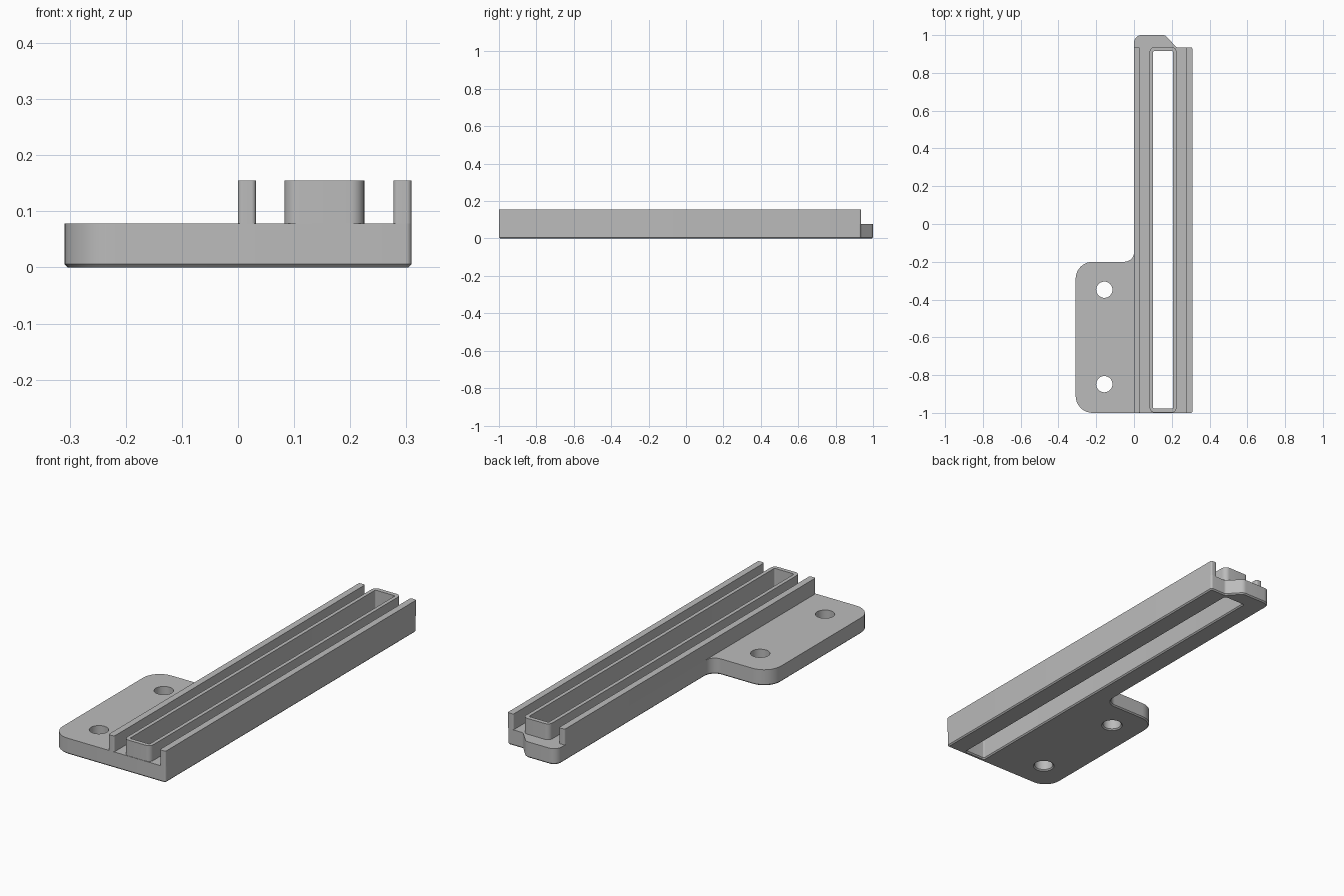
import bpy
import bmesh
import math
from mathutils import Vector

cube = bpy.data.objects.get("Cube")
if cube:
    bpy.data.objects.remove(cube, do_unlink=True)

grey = bpy.data.materials.new("plain grey")
grey.use_nodes = True
colour = (0.5, 0.5, 0.5, 1)
grey.diffuse_color = colour
grey.node_tree.nodes["Principled BSDF"].inputs["Base Color"].default_value = colour

BASE_TOP, RAIL_TOP, CHAMFER = 0.078, 0.155, 0.006


def rounded(corners, steps=8):
    """Closed outline from (x, y, radius) corners, each replaced by an arc."""
    points = []
    for i, (x, y, r) in enumerate(corners):
        p = Vector((x, y))
        a = (Vector(corners[i - 1][:2]) - p).normalized()
        b = (Vector(corners[(i + 1) % len(corners)][:2]) - p).normalized()
        if r == 0:
            points.append(p)
            continue
        half = a.angle(b) / 2
        centre = p + (a + b).normalized() * r / math.sin(half)
        start = p + a * r / math.tan(half) - centre
        end = p + b * r / math.tan(half) - centre
        sweep = math.pi - 2 * half
        for k in range(steps + 1):
            t = k / steps
            arc = start * math.sin((1 - t) * sweep) + end * math.sin(t * sweep)
            points.append(centre + arc / math.sin(sweep))
    return points


def box(x0, x1, y0, y1, r=0):
    return rounded([(x0, y0, r), (x1, y0, r), (x1, y1, r), (x0, y1, r)])


def circle(x, y, r, n=40):
    return [Vector((x + r * math.cos(math.tau * k / n),
                    y + r * math.sin(math.tau * k / n))) for k in range(n)]


def offset(points, d):
    """Move a loop to its left by d."""
    result = []
    for i, p in enumerate(points):
        u = (p - points[i - 1]).normalized()
        v = (points[(i + 1) % len(points)] - p).normalized()
        n = Vector((-u.y - v.y, u.x + v.x)).normalized()
        result.append(p + n * d / max(0.3, n.dot(Vector((-u.y, u.x)))))
    return result


def solid(name, outer, holes, z0, z1, chamfer=0):
    """Extruded outline with through holes and an optional lower chamfer."""
    bm = bmesh.new()
    caps = ([], [])
    for loop in [outer] + [h[::-1] for h in holes]:
        levels = [(loop, z0 + chamfer), (loop, z1)]
        if chamfer:
            levels.insert(0, (offset(loop, chamfer), z0))
        rings = [[bm.verts.new((p.x, p.y, z)) for p in pts] for pts, z in levels]
        n = len(loop)
        for low, high in zip(rings, rings[1:]):
            for i in range(n):
                j = (i + 1) % n
                bm.faces.new((low[i], low[j], high[j], high[i]))
        for cap, ring in zip(caps, (rings[0], rings[-1])):
            cap.extend(bm.edges.get((ring[i - 1], ring[i])) for i in range(n))
    for cap in caps:
        bmesh.ops.triangle_fill(bm, use_beauty=True, edges=cap)
    bmesh.ops.recalc_face_normals(bm, faces=bm.faces)
    mesh = bpy.data.meshes.new(name)
    bm.to_mesh(mesh)
    bm.free()
    mesh.materials.append(grey)
    obj = bpy.data.objects.new(name, mesh)
    bpy.context.collection.objects.link(obj)
    bpy.ops.object.select_all(action="DESELECT")
    obj.select_set(True)
    bpy.context.view_layer.objects.active = obj
    bpy.ops.object.shade_smooth_by_angle(angle=math.radians(30))


# Base plate: long bar with mounting tab and a stepped rear nose
plate = rounded([
    (-0.309, -1, 0.09), (0.309, -1, 0.01), (0.309, 0.935, 0.01),
    (0.225, 0.935, 0.015), (0.165, 1, 0.03), (0, 1, 0.04),
    (0, -0.2, 0.05), (-0.309, -0.2, 0.09)])
slot = box(0.101, 0.207, -0.978, 0.915, 0.006)
screw_holes = [circle(-0.157, y, 0.043) for y in (-0.848, -0.348)]
solid("base_plate", plate, [slot] + screw_holes, 0, BASE_TOP, CHAMFER)

# Raised wall around the slot
solid("slot_wall", box(0.083, 0.225, -0.998, 0.936, 0.025), [slot],
      BASE_TOP, RAIL_TOP)

# Outer guide rails
for name, x0, x1 in (("right_rail", 0, 0.032), ("left_rail", 0.277, 0.309)):
    solid(name, box(x0, x1, -1, 0.935, 0.008), [], BASE_TOP, RAIL_TOP)
